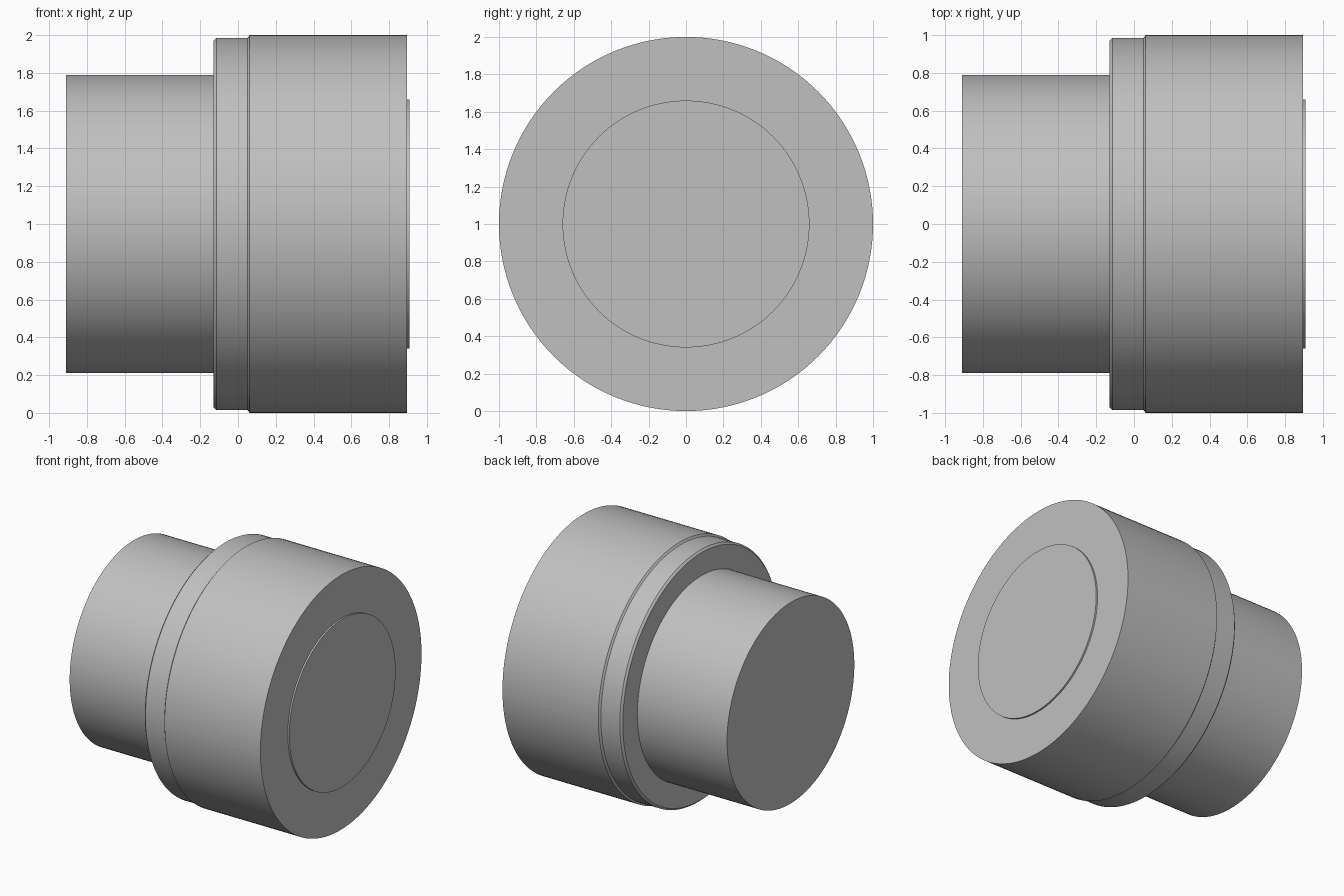
import bpy, bmesh
from math import radians
from mathutils import Matrix

cube = bpy.data.objects.get("Cube")
if cube:
    bpy.data.objects.remove(cube, do_unlink=True)

SIDES = 128
GREY = (0.53, 0.53, 0.53, 1.0)

metal = bpy.data.materials.new("plain grey")
metal.use_nodes = True
metal.diffuse_color = GREY
metal.node_tree.nodes["Principled BSDF"].inputs["Base Color"].default_value = GREY


def turned_part(name, profile):
    """Closed solid turned about the x axis from (x, radius) pairs."""
    bm = bmesh.new()
    rings = []
    for x, radius in profile:
        ring = bmesh.ops.create_circle(bm, segments=SIDES, radius=radius)["verts"]
        bmesh.ops.rotate(bm, verts=ring, matrix=Matrix.Rotation(radians(90), 3, "Y"))
        bmesh.ops.translate(bm, verts=ring, vec=(x, 0, 1))
        rings.append(ring)
    for a, b in zip(rings, rings[1:]):
        for i in range(SIDES):
            j = (i + 1) % SIDES
            bm.faces.new((a[i], a[j], b[j], b[i]))
    bm.faces.new(rings[0])
    bm.faces.new(rings[-1])
    bmesh.ops.recalc_face_normals(bm, faces=bm.faces)
    mesh = bpy.data.meshes.new(name)
    bm.to_mesh(mesh)
    bm.free()
    mesh.materials.append(metal)
    obj = bpy.data.objects.new(name, mesh)
    bpy.context.collection.objects.link(obj)
    bpy.ops.object.select_all(action="DESELECT")
    obj.select_set(True)
    bpy.context.view_layer.objects.active = obj
    bpy.ops.object.shade_smooth_by_angle(angle=radians(30))


# Narrow shank
turned_part("shank", [(-0.91, 0.79), (-0.13, 0.79)])
# Collar with a chamfered outer edge
turned_part("collar", [(-0.13, 0.97), (-0.115, 0.985), (0.05, 0.985)])
# Wide head with a small lead-in chamfer
turned_part("head", [(0.05, 0.985), (0.062, 1.0), (0.895, 1.0)])
# Slightly raised end disc
turned_part("end_disc", [(0.895, 0.66), (0.908, 0.66)])
